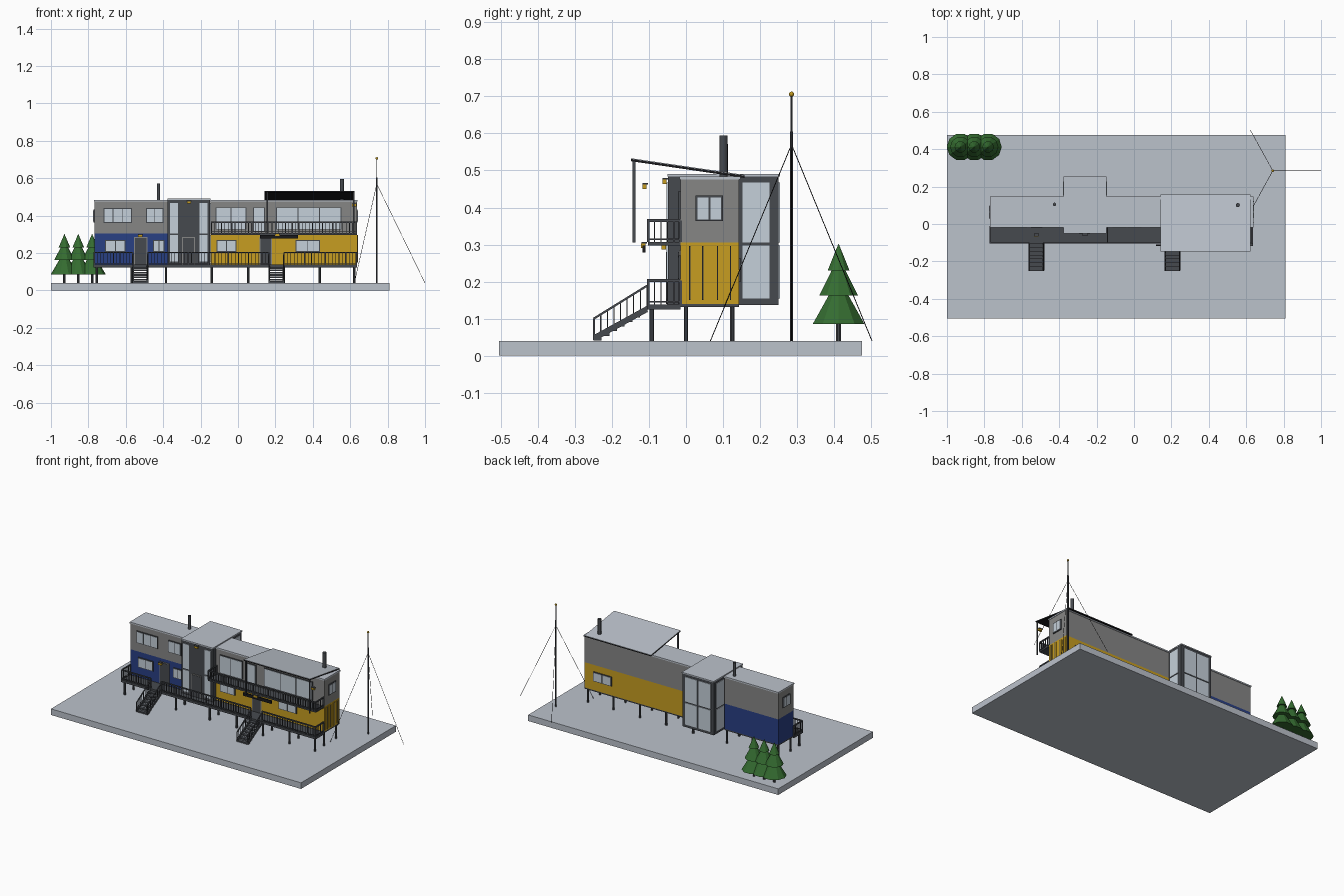
import bpy, bmesh, math
from mathutils import Vector, Matrix

if "Cube" in bpy.data.objects:
    bpy.data.objects.remove(bpy.data.objects["Cube"])


def material(name, r, g, b):
    m = bpy.data.materials.new(name)
    m.diffuse_color = (r, g, b, 1)
    m.use_nodes = True
    m.node_tree.nodes["Principled BSDF"].inputs["Base Color"].default_value = m.diffuse_color
    return m


PALE = material("pale_grey", 0.50, 0.54, 0.60)
WALL = material("wall_grey", 0.24, 0.24, 0.235)
DARK = material("dark_steel", 0.062, 0.068, 0.078)
BLACK = material("black", 0.01, 0.01, 0.012)
BLUE = material("blue", 0.022, 0.05, 0.23)
YELLOW = material("yellow", 0.57, 0.34, 0.015)
GLASS = material("glass", 0.56, 0.63, 0.70)
GREEN = material("green", 0.035, 0.15, 0.03)


def add_box(bm, x0, x1, y0, y1, z0, z1):
    mat = Matrix.Translation(((x0 + x1) / 2, (y0 + y1) / 2, (z0 + z1) / 2)) @ \
        Matrix.Diagonal((x1 - x0, y1 - y0, z1 - z0, 1))
    bmesh.ops.create_cube(bm, size=1, matrix=mat)


def add_bar(bm, a, b, r, n=4, r2=None):
    a, b = Vector(a), Vector(b)
    rot = (b - a).to_track_quat('Z', 'Y').to_matrix().to_4x4()
    turn = Matrix.Rotation(math.pi / n, 4, 'Z')
    bmesh.ops.create_cone(bm, cap_ends=True, segments=n, radius1=r,
                          radius2=r if r2 is None else r2, depth=(b - a).length,
                          matrix=Matrix.Translation((a + b) / 2) @ rot @ turn)


def finish(bm, name, mat):
    me = bpy.data.meshes.new(name)
    bm.to_mesh(me)
    bm.free()
    me.materials.append(mat)
    ob = bpy.data.objects.new(name, me)
    bpy.context.collection.objects.link(ob)
    return ob


def boxes(name, mat, *dims):
    bm = bmesh.new()
    for d in dims:
        add_box(bm, *d)
    return finish(bm, name, mat)


def bars(name, mat, n, *items):
    bm = bmesh.new()
    for a, b, r in items:
        add_bar(bm, a, b, r, n)
    return finish(bm, name, mat)


def on_face(face, pos, u0, u1, z0, z1, t):
    """Box limits of a plate of thickness t standing out from a wall plane."""
    lo, hi = (pos - t, pos) if face[0] == '-' else (pos, pos + t)
    return (u0, u1, lo, hi, z0, z1) if face[1] == 'y' else (lo, hi, u0, u1, z0, z1)


def window(name, face, pos, u0, u1, z0, z1, cols=2, rows=1, e=0.005):
    boxes(name + "_frame", DARK, on_face(face, pos, u0, u1, z0, z1, 0.005))
    w, h = (u1 - u0 - e) / cols, (z1 - z0 - e) / rows
    boxes(name + "_glass", GLASS, *[
        on_face(face, pos, u0 + e + i * w, u0 + (i + 1) * w,
                z0 + e + j * h, z0 + (j + 1) * h, 0.007)
        for i in range(cols) for j in range(rows)])


def railing(name, runs, z, h, step=0.018):
    """Balustrade along straight level runs of (x0, y0, x1, y1)."""
    bm = bmesh.new()
    for x0, y0, x1, y1 in runs:
        a, b = Vector((x0, y0, z)), Vector((x1, y1, z))
        up = Vector((0, 0, h))
        add_bar(bm, a + up, b + up, 0.005)
        add_bar(bm, a + up * 0.12, b + up * 0.12, 0.003)
        n = max(1, round((b - a).length / step))
        for i in range(n + 1):
            p = a.lerp(b, i / n)
            add_bar(bm, p, p + up, 0.005 if i % 6 == 0 or i == n else 0.0022)
    finish(bm, name, DARK)


# Ground slab
boxes("ground_slab", PALE, (-1, 0.81, -0.505, 0.475, 0, 0.04))

# Two-storey modules: coloured lower box, grey upper box, pale roof
Y0, Y1 = -0.015, 0.143
for name, x0, x1, mat in (("left", -0.768, -0.377, BLUE), ("right", -0.148, 0.635, YELLOW)):
    boxes(name + "_lower_walls", mat, (x0, x1, Y0, Y1, 0.14, 0.305))
    boxes(name + "_upper_walls", WALL, (x0, x1, Y0, Y1, 0.305, 0.475))
    boxes(name + "_roof", PALE, (x0 - 0.003, x1 + 0.003, Y0 - 0.003, Y1 + 0.004, 0.475, 0.484))
    boxes(name + "_floor_beam", DARK, (x0, x1, Y0, Y1, 0.132, 0.14))

# Stair tower with glazed back, sides and front strips
TX0, TX1 = -0.376, -0.149
boxes("tower_body", DARK, (TX0, TX1, -0.048, 0.25, 0.137, 0.486))
boxes("tower_roof", PALE, (TX0 - 0.002, TX1 + 0.002, -0.05, 0.254, 0.484, 0.491))
rows = ((0.155, 0.297), (0.306, 0.467))
tower = [on_face('+y', 0.25, u, v, a, b, 0.004)
         for u, v in ((-0.355, -0.268), (-0.257, -0.17)) for a, b in rows]
tower += [on_face('-y', -0.048, u, v, a, b, 0.004)
          for u, v in ((-0.363, -0.32), (-0.205, -0.162)) for a, b in rows]
tower += [on_face(f, p, 0.152, 0.226, a, b, 0.004)
          for f, p in (('-x', TX0), ('+x', TX1)) for a, b in rows]
boxes("tower_glass", GLASS, *tower)

# Doors: thin pale-grey surround with dark leaf
for name, x0, x1, y in (("left_door", -0.555, -0.485, Y0), ("tower_door", -0.3, -0.23, -0.048),
                        ("right_door", 0.115, 0.182, Y0)):
    boxes(name + "_surround", WALL, on_face('-y', y, x0, x1, 0.14, 0.285, 0.004))
    boxes(name, DARK, on_face('-y', y, x0 + 0.005, x1 - 0.005, 0.14, 0.28, 0.006))

# Windows
for i, (x0, x1, z0, z1, c) in enumerate((
        (-0.71, -0.602, 0.205, 0.27, 2), (-0.455, -0.392, 0.205, 0.27, 2),
        (-0.72, -0.567, 0.362, 0.44, 3), (-0.492, -0.398, 0.362, 0.44, 2),
        (-0.115, -0.008, 0.205, 0.27, 2), (0.308, 0.438, 0.205, 0.27, 2),
        (-0.12, 0.045, 0.325, 0.445, 2), (0.08, 0.145, 0.312, 0.445, 1),
        (0.203, 0.553, 0.325, 0.445, 3))):
    window("front_window_%d" % (i + 1), '-y', Y0, x0, x1, z0, z1, c)
window("right_end_window", '+x', 0.635, 0.026, 0.1, 0.363, 0.432)
window("left_end_window", '-x', -0.768, 0.026, 0.1, 0.363, 0.432)
window("back_window", '+y', Y1, 0.435, 0.57, 0.2, 0.262)

# Ribbed doors on the right end
boxes("end_door_ribs", YELLOW, *[on_face('+x', 0.635, y, y + 0.025, 0.15, 0.296, 0.004)
                                 for y in (-0.008, 0.03, 0.073, 0.111)])
bars("end_door_rods", DARK, 6, *[((0.64, y, 0.15), (0.64, y, 0.296), 0.002)
                                 for y in (0.01, 0.045, 0.085, 0.12)])

# Decks, and posts holding the house up
boxes("lower_deck", DARK, (-0.772, 0.635, -0.105, Y0, 0.124, 0.138))
boxes("upper_balcony", DARK, (-0.145, 0.635, -0.102, Y0, 0.298, 0.307))
bm = bmesh.new()
for x in (-0.755, -0.57, -0.385, -0.14, 0.055, 0.245, 0.437, 0.622):
    for y in (-0.092, 0.0, 0.125):
        add_bar(bm, (x, y, 0.04), (x, y, 0.135), 0.0065, 8)
finish(bm, "support_posts", DARK)

# Railings, with openings at the stairs
F = -0.102
STAIRS = ((-0.562, -0.482), (0.164, 0.246))
railing("deck_railing", [(-0.769, F, -0.562, F), (-0.482, F, 0.164, F), (0.246, F, 0.632, F),
                         (-0.769, F, -0.769, Y0), (0.632, F, 0.632, Y0)], 0.138, 0.065)
railing("balcony_railing", [(-0.142, F, 0.632, F), (0.632, F, 0.632, Y0),
                            (-0.142, F, -0.142, Y0)], 0.307, 0.058)

# Front stairs: treads, stringers and sloping handrails
for name, (x0, x1) in zip(("left_stairs", "right_stairs"), STAIRS):
    bm = bmesh.new()
    for i in range(7):
        y, z = -0.25 + i * 0.0207, 0.05 + i * 0.0125
        add_box(bm, x0, x1, y, y + 0.0225, z - 0.009, z)
    for x in (x0 + 0.002, x1 - 0.002):
        for dz in (0.0, 0.008):
            add_bar(bm, (x, -0.247, 0.044 + dz), (x, -0.105, 0.122 + dz), 0.006)
        add_bar(bm, (x, -0.249, 0.1), (x, -0.105, 0.189), 0.004)
        for i in range(9):
            y, z = -0.248 + i * 0.0178, 0.1 + i * 0.011
            add_bar(bm, (x, y, z - 0.058), (x, y, z), 0.004 if i == 0 else 0.002)
    finish(bm, name, DARK)

# Sloping canopy over the balcony, with its two posts
for name, mat, dz, t in (("canopy_frame", BLACK, 0, 0.006), ("canopy_top", PALE, 0.006, 0.002)):
    bm = bmesh.new()
    add_box(bm, 0.143, 0.624, -0.148, 0.158, dz, dz + t)
    for v in bm.verts:
        v.co.z += 0.525 - (v.co.y + 0.148) * 0.147
    finish(bm, name, mat)
boxes("canopy_posts", DARK, *[(x - 0.004, x + 0.004, -0.145, -0.137, 0.305, 0.527)
                              for x in (0.156, 0.618)])

# Chimneys
bars("chimneys", DARK, 16, ((-0.425, 0.105, 0.47), (-0.425, 0.105, 0.572), 0.009),
     ((0.555, 0.101, 0.47), (0.555, 0.101, 0.595), 0.011))

# Lamps and blank name board
for i, (x, y, z) in enumerate(((-0.522, -0.06, 0.293), (-0.262, -0.058, 0.471),
                               (0.21, -0.115, 0.298), (0.622, -0.112, 0.457))):
    boxes("lamp_%d" % (i + 1), YELLOW, (x - 0.012, x + 0.012, y - 0.006, y + 0.006, z - 0.007, z + 0.005))
    boxes("lamp_hood_%d" % (i + 1), DARK, (x - 0.013, x + 0.013, y - 0.005, y + 0.01, z + 0.005, z + 0.009))
boxes("name_board", BLACK, (0.118, 0.322, -0.118, -0.11, 0.278, 0.298))

# Mast with ball and guy wires
MX, MY = 0.742, 0.285
bars("mast", DARK, 10, ((MX, MY, 0.04), (MX, MY, 0.605), 0.0048),
     ((MX, MY, 0.6), (MX, MY, 0.705), 0.0025))
bars("guy_wires", BLACK, 5, *[((MX, MY, 0.57), p, 0.0012) for p in
                              ((1.0, MY, 0.04), (0.622, 0.502, 0.04), (0.622, 0.066, 0.04))])
bm = bmesh.new()
bmesh.ops.create_uvsphere(bm, u_segments=12, v_segments=8, radius=0.007,
                          matrix=Matrix.Translation((MX, MY, 0.706)))
finish(bm, "mast_ball", YELLOW)

# Three fir trees
for i, x in enumerate((-0.928, -0.854, -0.78)):
    bars("tree_trunk_%d" % (i + 1), DARK, 8, ((x, 0.412, 0.04), (x, 0.412, 0.1), 0.007))
    bm = bmesh.new()
    for z0, z1, r, r2 in ((0.086, 0.18, 0.073, 0.018), (0.162, 0.245, 0.055, 0.012), (0.23, 0.303, 0.031, 0)):
        add_bar(bm, (x, 0.412, z0), (x, 0.412, z1), r, 10, r2)
    finish(bm, "tree_crown_%d" % (i + 1), GREEN)
